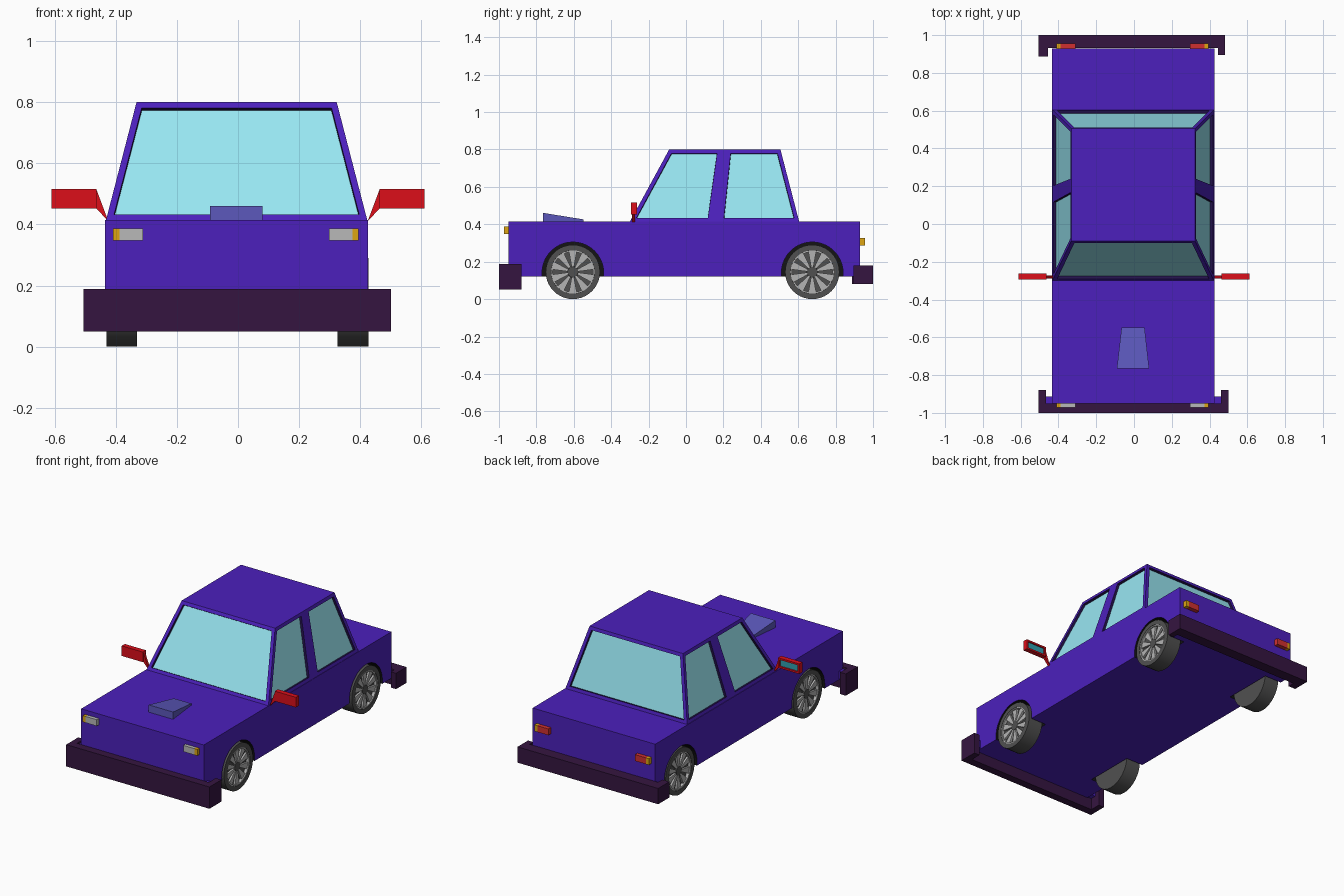
import bpy, bmesh
from math import sin, cos, pi

if "Cube" in bpy.data.objects:
    bpy.data.objects.remove(bpy.data.objects["Cube"])


def material(name, hexcode):
    rgb = [int(hexcode[i:i + 2], 16) / 255 for i in (0, 2, 4)]
    m = bpy.data.materials.new(name)
    m.diffuse_color = [((c + 0.055) / 1.055) ** 2.4 if c > 0.04 else c / 12.92 for c in rgb] + [1]
    m.use_nodes = True
    m.node_tree.nodes["Principled BSDF"].inputs["Base Color"].default_value = m.diffuse_color
    return m


PAINT = material("paint", "4C20BC")
TRIM = material("trim", "22104A")
BLACK = material("black", "141414")
BUMPER = material("bumper", "351540")
GLASS = material("glass", "98E6F2")
RED = material("red", "DC0E1A")
AMBER = material("amber", "DDA512")
LAMP = material("lamp", "B8B8B8")
TAIL = material("tail", "D03030")
SCOOP = material("scoop", "5C58BC")
TYRE = material("tyre", "505050")
ALLOY = material("alloy", "B4B4B4")
MIRROR = material("mirror", "30A0B0")


def make(name, verts, faces, mat):
    me = bpy.data.meshes.new(name)
    me.from_pydata(verts, [], faces)
    bm = bmesh.new()
    bm.from_mesh(me)
    bmesh.ops.recalc_face_normals(bm, faces=bm.faces)
    bm.to_mesh(me)
    bm.free()
    me.materials.append(mat)
    ob = bpy.data.objects.new(name, me)
    bpy.context.collection.objects.link(ob)
    return ob


def loft(name, a, b, mat):
    """Solid between two matching outlines."""
    n = len(a)
    sides = [(i, (i + 1) % n, n + (i + 1) % n, n + i) for i in range(n)]
    return make(name, a + b, [tuple(range(n)), tuple(range(n, 2 * n))] + sides, mat)


def prism_z(name, pts, z0, z1, mat):
    return loft(name, [(x, y, z0) for x, y in pts], [(x, y, z1) for x, y in pts], mat)


def box(name, x0, x1, y0, y1, z0, z1, mat):
    return prism_z(name, [(x0, y0), (x1, y0), (x1, y1), (x0, y1)], z0, z1, mat)


def lathe(name, profile, x, y, z, s, mat, seg=40):
    """Turn a closed (x, r) profile about the axle; s is the outward side."""
    n = len(profile)
    verts = [(x + s * px, y + r * cos(2 * pi * i / seg), z + r * sin(2 * pi * i / seg))
             for i in range(seg) for px, r in profile]
    faces = [(i * n + j, i * n + (j + 1) % n, (i + 1) % seg * n + (j + 1) % n, (i + 1) % seg * n + j)
             for i in range(seg) for j in range(n)]
    ob = make(name, verts, faces, mat)
    bpy.context.view_layer.objects.active = ob
    bpy.ops.object.select_all(action='DESELECT')
    ob.select_set(True)
    bpy.ops.object.shade_smooth_by_angle(angle=0.6)
    return ob


# lower body with wheel arches cut out
R = 0.145
AXLES = {"front": -0.605, "rear": 0.675}
body = box("body", -0.435, 0.425, -0.95, 0.93, 0.12, 0.415, PAINT)
body.data.materials.append(BLACK)
for end, y in AXLES.items():
    for s in (-1, 1):
        ring = [(y + 0.165 * cos(2 * pi * i / 40), R - 0.005 + 0.165 * sin(2 * pi * i / 40)) for i in range(40)]
        cutter = loft("arch_cutter", [(s * 0.315, a, b) for a, b in ring],
                      [(s * 0.55, a, b) for a, b in ring], BLACK)
        mod = body.modifiers.new("arch", 'BOOLEAN')
        mod.operation, mod.object, mod.solver = 'DIFFERENCE', cutter, 'EXACT'
        mod.material_mode = 'TRANSFER'
        bpy.context.view_layer.objects.active = body
        bpy.ops.object.modifier_apply(modifier=mod.name)
        bpy.data.objects.remove(cutter)

# cabin: each side split into front window, pillar, rear window; then recessed panes
low = [-0.30, 0.135, 0.18, 0.605]
top = [-0.09, 0.19, 0.22, 0.505]
verts = []
for x0, x1 in ((-0.432, -0.332), (0.423, 0.323)):
    verts += [(x0, y, 0.414) for y in low] + [(x1, y, 0.80) for y in top]
faces = [(b + i, b + i + 1, b + i + 5, b + i + 4) for b in (0, 8) for i in range(3)]
faces += [(0, 8, 12, 4), (3, 11, 15, 7),
          (4, 5, 6, 7, 15, 14, 13, 12), (0, 1, 2, 3, 11, 10, 9, 8)]
cabin = make("cabin", verts, faces, PAINT)
cabin.data.materials.append(TRIM)
cabin.data.materials.append(GLASS)
bm = bmesh.new()
bm.from_mesh(cabin.data)
bm.faces.ensure_lookup_table()
panes = [bm.faces[i] for i in (0, 2, 3, 5, 6, 7)]
bmesh.ops.inset_individual(bm, faces=panes, thickness=0.021, use_even_offset=True)
walls = bmesh.ops.inset_individual(bm, faces=panes, thickness=0.001, depth=-0.015, use_even_offset=True)
for f in walls["faces"]:
    f.material_index = 1
for f in panes:
    f.material_index = 2
bm.to_mesh(cabin.data)
bm.free()

# bumpers wrapping round the corners
prism_z("front_bumper", [(-0.505, -1), (0.50, -1), (0.50, -0.88), (0.46, -0.88), (0.46, -0.949),
                         (-0.465, -0.949), (-0.465, -0.88), (-0.505, -0.88)], 0.05, 0.188, BUMPER)
prism_z("rear_bumper", [(-0.505, 1), (0.482, 1), (0.482, 0.895), (0.445, 0.895), (0.445, 0.931),
                        (-0.455, 0.931), (-0.455, 0.888), (-0.505, 0.888)], 0.08, 0.18, BUMPER)
for s, a, b in ((-1, -0.466, -0.43), (1, 0.42, 0.461)):
    box("bumper_bracket", a, b, -0.95, -0.912, 0.125, 0.175, PAINT)

# lamps with amber outer ends
for s in (-1, 1):
    c = -0.007
    for name, inner, split, outer, y0, y1, z0, z1, mat in (
            ("headlamp", 0.304, 0.381, 0.402, -0.972, -0.948, 0.347, 0.387, LAMP),
            ("tail_lamp", 0.304, 0.381, 0.402, 0.928, 0.956, 0.286, 0.326, TAIL)):
        a, m, b = c + s * inner, c + s * split, c + s * outer
        box(name, min(a, m), max(a, m), y0, y1, z0, z1, mat)
        box(name + "_indicator", min(m, b), max(m, b), y0, y1, z0, z1, AMBER)

# hood scoop
loft("hood_scoop",
     [(-0.091, -0.765, 0.413), (0.080, -0.765, 0.413), (0.080, -0.765, 0.461), (-0.091, -0.765, 0.461)],
     [(-0.066, -0.548, 0.413), (0.056, -0.548, 0.413), (0.056, -0.548, 0.426), (-0.066, -0.548, 0.426)], SCOOP)

# door mirrors: stem, hollow housing, pane
for s in (-1, 1):
    stem = [(0.424, 0.415), (0.442, 0.452), (0.464, 0.514)]
    arm = [(0.424, 0.41), (0.463, 0.452), (0.463, 0.514)]
    loft("mirror_stem", [(s * x, -0.288, z) for x, z in arm], [(s * x, -0.272, z) for x, z in arm], RED)
    shell = [(0.463, 0.452), (0.611, 0.452), (0.611, 0.516), (0.463, 0.516)]
    housing = loft("mirror_housing", [(s * x, -0.293, z) for x, z in shell],
                   [(s * x, -0.262, z) for x, z in shell], RED)
    housing.data.materials.append(MIRROR)
    bm = bmesh.new()
    bm.from_mesh(housing.data)
    pane = [f for f in bm.faces if f.normal.y > 0.9]
    bmesh.ops.inset_individual(bm, faces=pane, thickness=0.011, use_even_offset=True)
    bmesh.ops.inset_individual(bm, faces=pane, thickness=0.0005, depth=-0.008, use_even_offset=True)
    pane[0].material_index = 1
    bm.to_mesh(housing.data)
    bm.free()

# wheels: tyre, rim ring, hub and ten flared spokes
for end, y in AXLES.items():
    for s, x in ((-1, -0.330), (1, 0.326)):
        name = end + ("_left" if s < 0 else "_right")
        lathe(name + "_tyre", [(0, 0.0005), (0, R), (0.101, R), (0.101, 0.116), (0.08, 0.112), (0.08, 0.0005)],
              x, y, R, s, TYRE)
        lathe(name + "_rim", [(0.08, 0.108), (0.08, 0.116), (0.099, 0.116), (0.099, 0.108)], x, y, R, s, ALLOY)
        lathe(name + "_hub", [(0.08, 0.0005), (0.08, 0.03), (0.094, 0.028), (0.094, 0.0005)], x, y, R, s, TYRE, 20)
        verts, faces = [], []
        for k in range(10):
            t, b = 2 * pi * (k + 0.5) / 10, 8 * k
            for px in (0.079, 0.092):
                for r, w in ((0.027, -0.006), (0.11, -0.021), (0.11, 0.021), (0.027, 0.006)):
                    verts.append((x + s * px, y + r * cos(t) - w * sin(t), R + r * sin(t) + w * cos(t)))
            faces += [(b, b + 1, b + 2, b + 3), (b + 4, b + 5, b + 6, b + 7)]
            faces += [(b + i, b + (i + 1) % 4, b + 4 + (i + 1) % 4, b + 4 + i) for i in range(4)]
        make(name + "_spokes", verts, faces, ALLOY)
